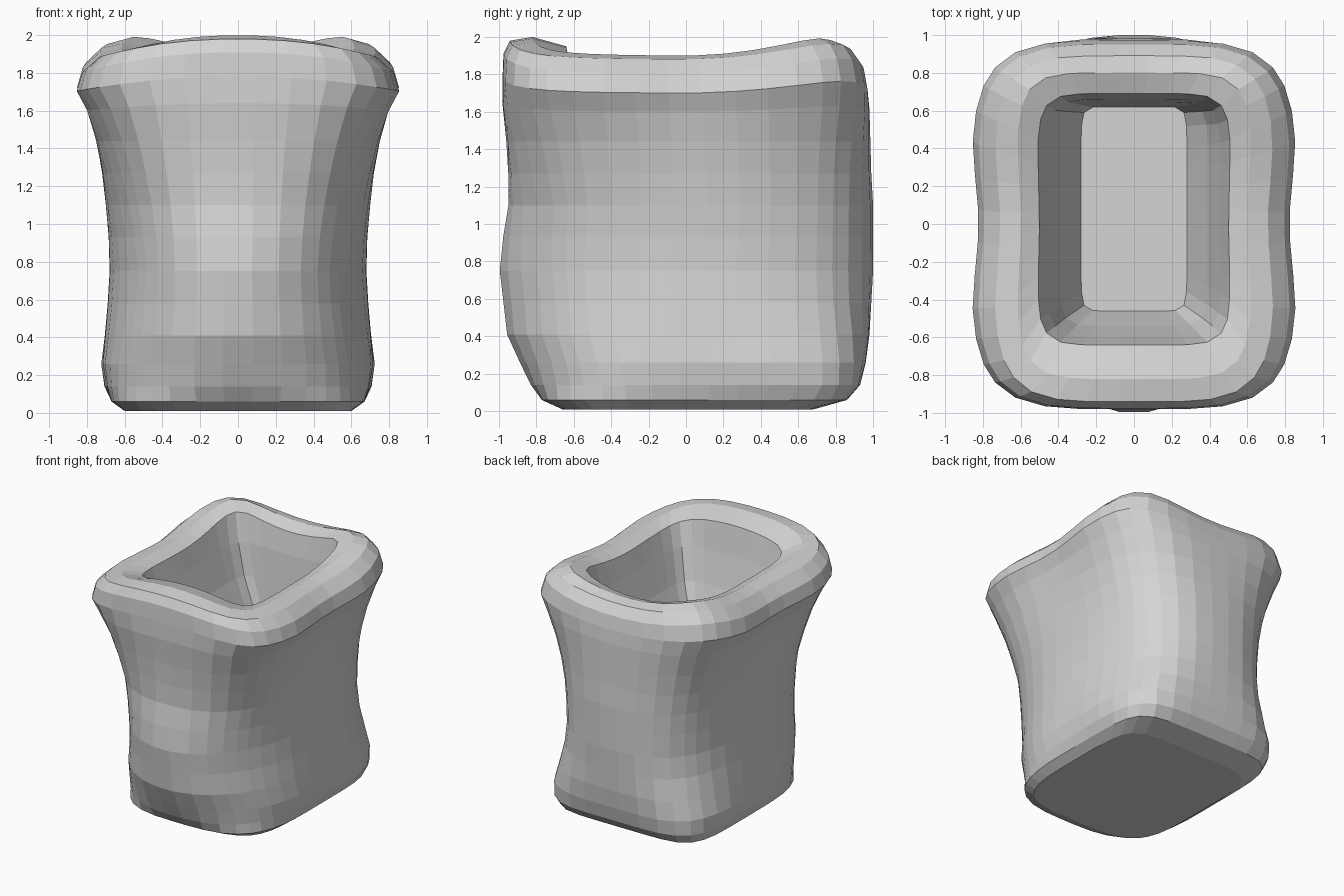
import bpy

cube = bpy.data.objects.get("Cube")
if cube:
    bpy.data.objects.remove(cube, do_unlink=True)

ACROSS, ALONG = 9, 11   # faces on each end and on each long side

# half width, front y, back y, height, front squareness, back squareness,
# side pinch, end lift
OUTER = [
    (.60, -.66, .68, .01, 4, 6, 0, 0),
    (.67, -.77, .86, .06, 3.3, 6, 0, 0),
    (.71, -.83, .93, .14, 2.5, 5, .02, 0),
    (.73, -.89, .96, .26, 2.2, 4.2, .02, 0),
    (.71, -.96, .98, .41, 2.1, 3.5, .01, 0),
    (.69, -.98, .99, .58, 2.05, 3.0, 0, 0),
    (.68, -1.0, 1.0, .75, 2.05, 2.8, 0, 0),
    (.685, -.98, 1.0, .93, 2.2, 2.8, 0, 0),
    (.70, -.95, 1.0, 1.10, 2.45, 2.8, 0, 0),
    (.725, -.95, .99, 1.27, 2.8, 3.0, .01, 0),
    (.76, -.96, .985, 1.44, 3.2, 3.3, .02, 0),
    (.81, -.98, .98, 1.60, 3.8, 3.9, .04, .04),
    (.86, -.98, .97, 1.70, 4.4, 4.4, .05, .08),
]
RIM = [
    (.83, -.975, .95, 1.80, 4.3, 4.3, .05, .11),
    (.74, -.94, .89, 1.88, 4.6, 4.8, .05, .10),
    (.62, -.82, .80, 1.90, 5.5, 6, .04, .10),
    (.51, -.64, .69, 1.86, 7, 7, .02, .09),
]
INNER = [
    (.46, -.60, .66, 1.70, 7, 7, 0, .02),
    (.39, -.54, .64, 1.46, 9, 9, 0, 0),
    (.28, -.46, .62, 1.20, 12, 12, 0, 0),
]


def square_loop():
    """Even steps around a square whose sides run from -1 to 1."""
    x_steps = [-1 + 2 * i / ACROSS for i in range(ACROSS)]
    y_steps = [-1 + 2 * i / ALONG for i in range(ALONG)]
    return ([(s, -1) for s in x_steps] + [(1, s) for s in y_steps]
            + [(-s, 1) for s in x_steps] + [(-1, -s) for s in y_steps])


def ring(width, front, back, height, front_power, back_power, pinch, lift):
    """Rounded rectangular section; the front lip arches, the back one dips."""
    middle, depth = (front + back) / 2, (back - front) / 2
    points = []
    for u, v in square_loop():
        power = front_power if v < 0 else back_power
        r = (abs(u) ** power + abs(v) ** power) ** (-1 / power)
        u, v = u * r, v * r
        y = middle + depth * v
        waist = 1 - pinch * max(0, 1 - abs(y) / .45)
        arch = 1 - .8 * u * u if v < 0 else .2 + 1.2 * u * u
        z = min(2, height + lift * v * v * arch)
        points.append((width * u * waist, y, z))
    return points


def loft(name, sections, material):
    count = 2 * (ACROSS + ALONG)
    verts = [p for s in sections for p in ring(*s)]
    faces = []
    for k in range(len(sections) - 1):
        for i in range(count):
            j = (i + 1) % count
            a, b = k * count, (k + 1) * count
            faces.append((a + i, a + j, b + j, b + i))
    # underside and inner floor
    faces.append(tuple(reversed(range(count))))
    faces.append(tuple(range(len(verts) - count, len(verts))))
    mesh = bpy.data.meshes.new(name)
    mesh.from_pydata(verts, [], faces)
    mesh.materials.append(material)
    obj = bpy.data.objects.new(name, mesh)
    bpy.context.collection.objects.link(obj)


grey = bpy.data.materials.new("plain grey")
grey.use_nodes = True
colour = (.66, .66, .66, 1)
grey.diffuse_color = colour
grey.node_tree.nodes["Principled BSDF"].inputs["Base Color"].default_value = colour

loft("hollow_pot", OUTER + RIM + INNER, grey)
